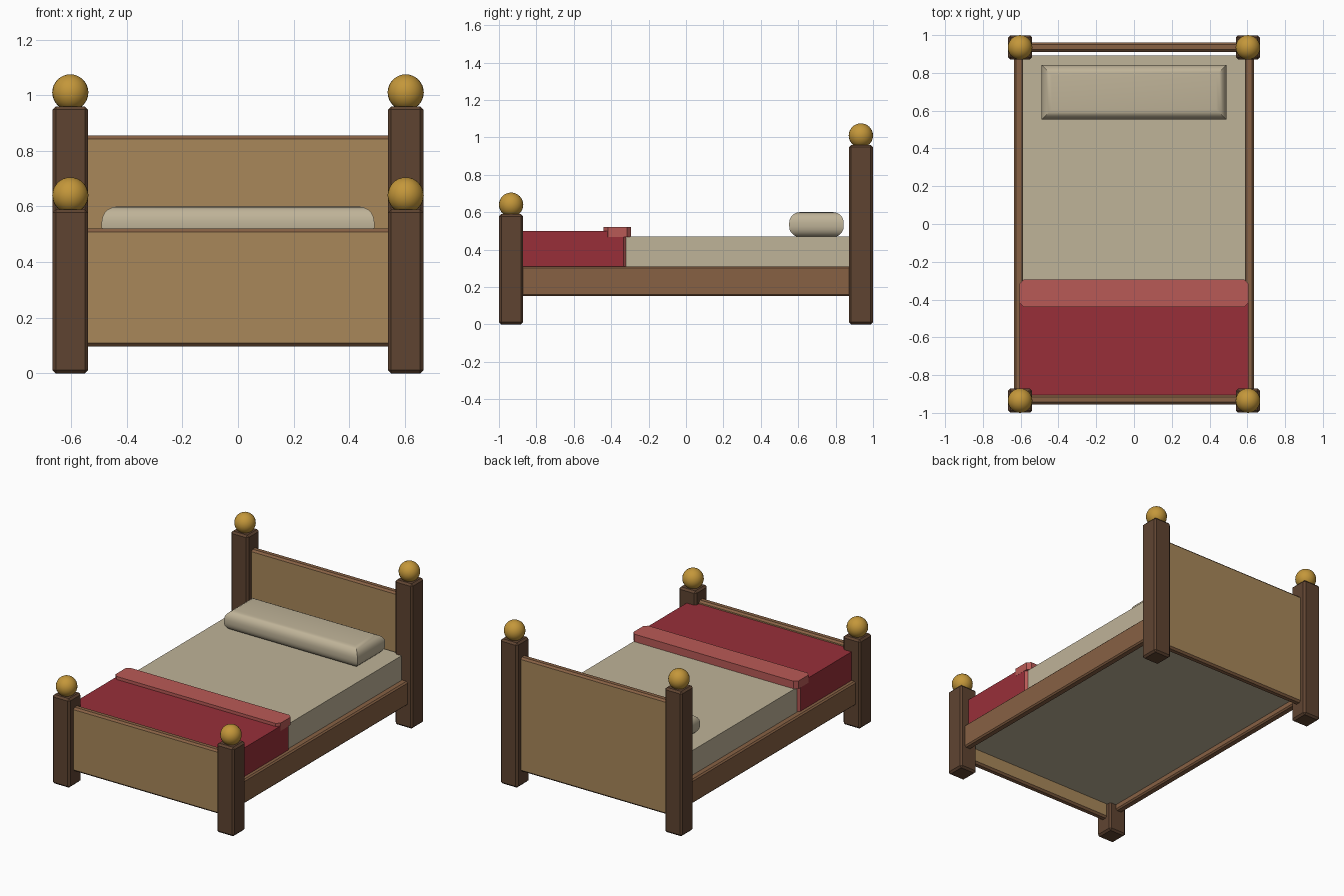
import bpy, bmesh, math

if "Cube" in bpy.data.objects:
    bpy.data.objects.remove(bpy.data.objects["Cube"])


def material(name, hex_rgb):
    lin = []
    for i in (0, 2, 4):
        c = int(hex_rgb[i:i + 2], 16) / 255
        lin.append(c / 12.92 if c <= 0.04045 else ((c + 0.055) / 1.055) ** 2.4)
    m = bpy.data.materials.new(name)
    m.diffuse_color = (*lin, 1)
    m.use_nodes = True
    m.node_tree.nodes["Principled BSDF"].inputs["Base Color"].default_value = m.diffuse_color
    return m


POST = material("dark wood", "5F4431")
RAIL = material("mid wood", "876144")
PANEL = material("light wood", "A8875A")
BRASS = material("brass", "C4973A")
LINEN = material("linen", "BFB398")
RED = material("blanket red", "982F39")
PINK = material("fold red", "B95A56")


def box(name, lo, hi, mats, bevel=0.0, pick=None, segments=1, rule=None):
    """Box between two corners; chamfers the edges chosen by pick, colours faces by rule."""
    bm = bmesh.new()
    bmesh.ops.create_cube(bm, size=1)
    for v in bm.verts:
        for i in range(3):
            v.co[i] = (lo[i] + hi[i]) / 2 + v.co[i] * (hi[i] - lo[i])
    if bevel:
        edges = [e for e in bm.edges if pick is None or pick(e)]
        bmesh.ops.bevel(bm, geom=edges, offset=bevel, segments=segments,
                        profile=0.5, affect='EDGES')
    bm.normal_update()
    if rule:
        for f in bm.faces:
            f.material_index = rule(f)
    me = bpy.data.meshes.new(name)
    bm.to_mesh(me)
    bm.free()
    for m in mats:
        me.materials.append(m)
    ob = bpy.data.objects.new(name, me)
    bpy.context.collection.objects.link(ob)
    return ob


def smooth(ob, angle):
    bpy.ops.object.select_all(action='DESELECT')
    ob.select_set(True)
    bpy.context.view_layer.objects.active = ob
    bpy.ops.object.shade_smooth_by_angle(angle=math.radians(angle))


# Posts with ball finials
for end, y, top in (("head", 0.935, 0.96), ("foot", -0.935, 0.59)):
    for side, x in (("left", -0.603), ("right", 0.603)):
        w = 0.064
        box(f"{end}_post_{side}", (x - w, y - w, 0), (x + w, y + w, top), [POST], 0.012)
        bpy.ops.mesh.primitive_uv_sphere_add(segments=24, ring_count=16, radius=0.065,
                                             location=(x, y, top + 0.05))
        ball = bpy.context.object
        ball.name = f"{end}_finial_{side}"
        ball.data.materials.append(BRASS)
        smooth(ball, 40)

# Head and foot boards: light panels with mid wood chamfered edges
for name, y, top in (("headboard", 0.936, 0.855), ("footboard", -0.93, 0.52)):
    box(name, (-0.56, y - 0.025, 0.097), (0.56, y + 0.025, top), [PANEL, RAIL], 0.012,
        rule=lambda f: 0 if abs(f.normal.y) > 0.9 else 1)

# Side rails
for side, s in (("left", -1), ("right", 1)):
    x = s * 0.61
    box(f"side_rail_{side}", (x - 0.025, -0.9, 0.152), (x + 0.025, 0.9, 0.31), [RAIL], 0.009)

# Mattress
box("mattress", (-0.59, -0.9, 0.19), (0.59, 0.892, 0.47), [LINEN], 0.015,
    pick=lambda e: abs(e.verts[0].co.z - e.verts[1].co.z) > 0.1)

# Blanket, its turned end in the lighter red
box("blanket", (-0.605, -0.906, 0.307), (0.605, -0.297, 0.5), [RED, PINK], 0.038,
    pick=lambda e: all(v.co.y > -0.5 for v in e.verts)
    and abs(e.verts[0].co.z - e.verts[1].co.z) > 0.1,
    rule=lambda f: 1 if f.normal.y > 0.3 else 0)
box("blanket_fold", (-0.606, -0.44, 0.468), (0.606, -0.293, 0.52), [PINK], 0.022,
    pick=lambda e: abs(e.verts[0].co.z - e.verts[1].co.z) > 0.01)

# Pillow with rounded top and bottom edges and mitred corners
pillow = box("pillow", (-0.49, 0.552, 0.468), (0.49, 0.843, 0.6), [LINEN], 0.055,
             pick=lambda e: abs(e.verts[0].co.z - e.verts[1].co.z) < 0.01, segments=5)
smooth(pillow, 35)
